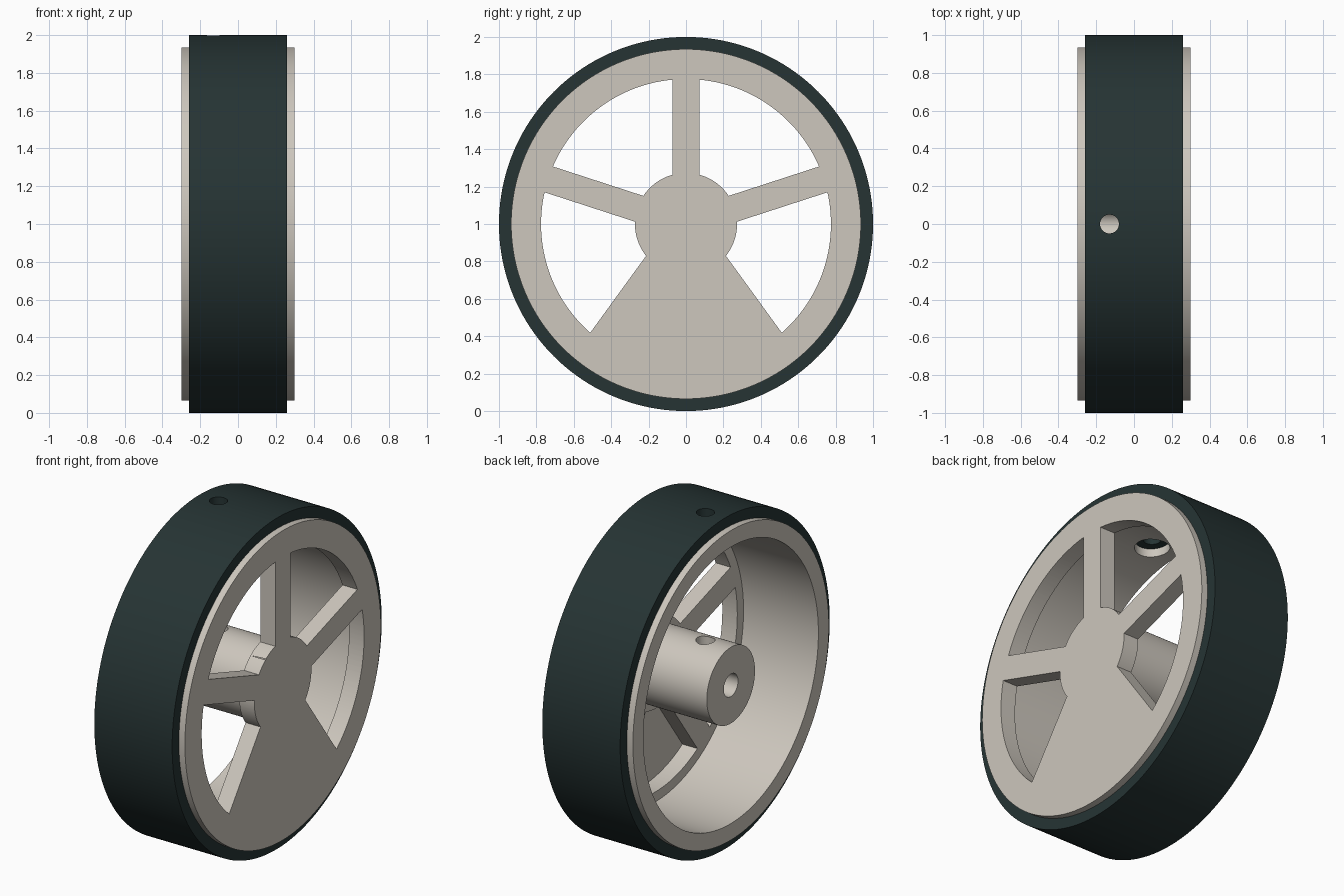
import bpy, bmesh, math
from mathutils import Vector

if "Cube" in bpy.data.objects:
    bpy.data.objects.remove(bpy.data.objects["Cube"])

SEG = 160
CENTRE = Vector((0, 0, 1))


def material(name, rgb):
    m = bpy.data.materials.new(name)
    m.diffuse_color = (*rgb, 1)
    m.use_nodes = True
    m.node_tree.nodes["Principled BSDF"].inputs["Base Color"].default_value = m.diffuse_color
    return m


IVORY = material("warm_light_grey", (0.61, 0.57, 0.51))
RUBBER = material("dark_green_rubber", (0.019, 0.034, 0.034))


def finish(name, bm, mat):
    bmesh.ops.recalc_face_normals(bm, faces=bm.faces)
    me = bpy.data.meshes.new(name)
    bm.to_mesh(me)
    bm.free()
    me.materials.append(mat)
    ob = bpy.data.objects.new(name, me)
    bpy.context.collection.objects.link(ob)
    return ob


def lathe(name, profile, mat):
    """Turn a closed (x, radius) profile around the axle."""
    bm = bmesh.new()
    rings = []
    for x, r in profile:
        if r == 0:
            rings.append([bm.verts.new(CENTRE + Vector((x, 0, 0)))])
        else:
            rings.append([bm.verts.new(CENTRE + Vector(
                (x, r * math.sin(2 * math.pi * i / SEG), r * math.cos(2 * math.pi * i / SEG))))
                for i in range(SEG)])
    for a, b in zip(rings, rings[1:] + rings[:1]):
        if len(a) == 1 and len(b) == 1:
            continue
        for i in range(SEG):
            j = (i + 1) % SEG
            quad = [a[i % len(a)], a[j % len(a)], b[j % len(b)], b[i % len(b)]]
            bm.faces.new(list(dict.fromkeys(quad)))
    return finish(name, bm, mat)


def prism(name, outline, offset, mat):
    """Closed solid from a 3D outline pushed along an offset."""
    bm = bmesh.new()
    face = bm.faces.new([bm.verts.new(p) for p in outline])
    ext = bmesh.ops.extrude_face_region(bm, geom=[face], use_keep_orig=True)
    bmesh.ops.translate(bm, vec=offset,
                        verts=[v for v in ext["geom"] if isinstance(v, bmesh.types.BMVert)])
    return finish(name, bm, mat)


def drill(x, r, z0, z1, mat):
    pts = [Vector((x + r * math.cos(math.tau * i / 48), r * math.sin(math.tau * i / 48), z0))
           for i in range(48)]
    return prism("drill_cutter", pts, Vector((0, 0, z1 - z0)), mat)


def window(k, mat):
    """Gap between spokes k and k+1."""
    half, r_in, r_out, n = 0.0725, 0.273, 0.775, 28
    pts = []
    for r, flip in ((r_out, False), (r_in, True)):
        d = math.asin(half / r)
        a0, a1 = math.tau * k / 5 + d, math.tau * (k + 1) / 5 - d
        arc = [a0 + (a1 - a0) * i / n for i in range(n + 1)]
        for a in (reversed(arc) if flip else arc):
            pts.append(CENTRE + Vector((0.15, r * math.sin(a), r * math.cos(a))))
    return prism("window_cutter", pts, Vector((0.25, 0, 0)), mat)


def cut(ob, cutters):
    bpy.context.view_layer.objects.active = ob
    for c in cutters:
        mod = ob.modifiers.new("cut", "BOOLEAN")
        mod.operation, mod.solver, mod.object = "DIFFERENCE", "EXACT", c
        bpy.ops.object.modifier_apply(modifier=mod.name)
        bpy.data.objects.remove(c)


def smooth(ob):
    bpy.ops.object.select_all(action="DESELECT")
    ob.select_set(True)
    bpy.context.view_layer.objects.active = ob
    bpy.ops.object.shade_smooth_by_angle(angle=math.radians(30))


# Rim, spoke plate and bored hub turned as one piece
wheel = lathe("rim_spokes_and_hub", [
    (0.30, 0), (0.30, 0.935), (0.26, 0.935), (0.26, 0.885),
    (-0.26, 0.885), (-0.26, 0.935), (-0.30, 0.935), (-0.30, 0.835),
    (0.20, 0.835), (0.20, 0.23), (-0.30, 0.23), (-0.30, 0.068),
    (0.20, 0.068), (0.20, 0)], IVORY)

# Five windows leave the spokes; then the access hole and set screw hole
cut(wheel, [window(k, IVORY) for k in range(5)]
    + [drill(-0.13, 0.097, 1.6, 1.95, IVORY), drill(-0.13, 0.053, 1.0, 1.4, IVORY)])
smooth(wheel)

# Tyre band with a small screwdriver hole
tyre = lathe("tyre", [(0.26, 0.885), (0.26, 1), (-0.26, 1), (-0.26, 0.885)], RUBBER)
cut(tyre, [drill(-0.13, 0.05, 1.7, 2.1, RUBBER)])
smooth(tyre)
